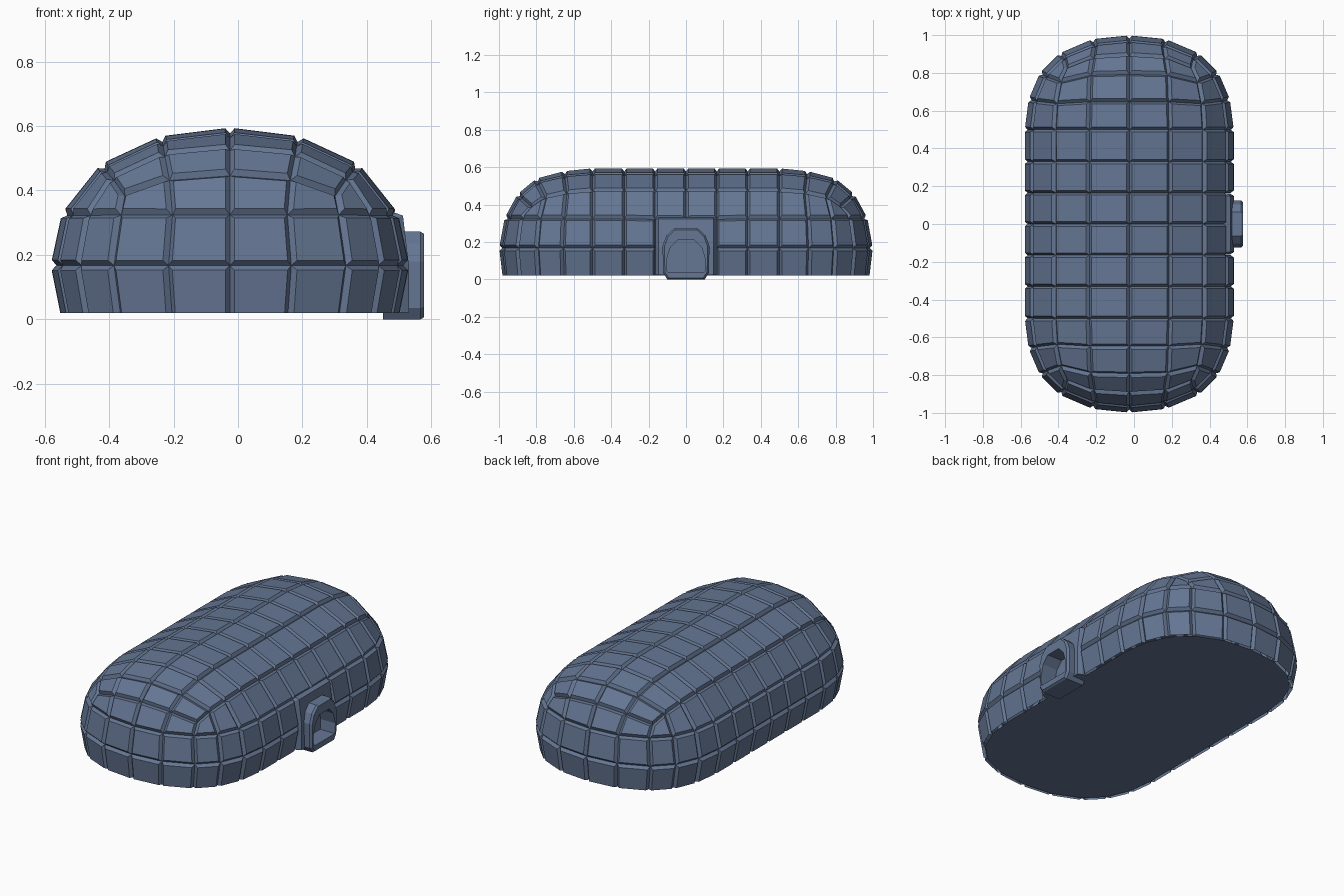
import bpy, bmesh
from mathutils import Vector

if "Cube" in bpy.data.objects:
    bpy.data.objects.remove(bpy.data.objects["Cube"])

CX = -0.025  # dome centre in x

# outer block corners of one quarter: rows by j (0-3, 4, 5, 6), columns by i (0-2)
TOP_X = [(0, .215, .40), (0, .212, .392), (0, .207, .37), (0, .192, .335)]
TOP_Y = [None, (.65, .65, .64), (.80, .795, .757), (.90, .888, .832)]
TOP_Z = [(.595, .568, .482), (.58, .555, .470), (.54, .520, .444), (.457, .442, .393)]
END = [(0, 1.0), (.195, .98)]                                    # ring at j = 6
SIDE = [.556, .556, .556, .556, .535, .475, .37]                 # ring x at i = 2
SIDE_Y = [0, .165, .33, .50, .66, .80, .905]
LEVELS = [(0, .94, .98), (.168, 1, 1), (.33, .937, .97)]         # z, x scale, y scale

blue = bpy.data.materials.new("slate_blue")
blue.diffuse_color = (.13, .183, .295, 1)
blue.use_nodes = True
blue.node_tree.nodes["Principled BSDF"].inputs["Base Color"].default_value = blue.diffuse_color


def sign(v):
    return -1 if v < 0 else 1


def corner(i, j, k):
    a, b = abs(i), abs(j)
    if k == 3:
        r = max(0, b - 3)
        x, z = TOP_X[r][a], TOP_Z[r][a]
        y = TOP_Y[r][a] if r else SIDE_Y[b]
    else:
        x, y = END[a] if (b == 6 and a < 2) else (SIDE[b], SIDE_Y[b])
        z, fx, fy = LEVELS[k]
        x *= fx
        y *= 1 - (1 - fy) * max(0, (y - .5) / .5)
    return Vector((CX + sign(i) * x, sign(j) * y, z))


def add_object(bm, name):
    me = bpy.data.meshes.new(name)
    bm.to_mesh(me)
    bm.free()
    me.materials.append(blue)
    ob = bpy.data.objects.new(name, me)
    bpy.context.collection.objects.link(ob)
    return ob


def loft(name, sections):
    """Closed solid through equal-length point loops."""
    bm = bmesh.new()
    rings = [[bm.verts.new(p) for p in s] for s in sections]
    n = len(rings[0])
    for a, b in zip(rings, rings[1:]):
        for q in range(n):
            bm.faces.new((a[q], a[(q + 1) % n], b[(q + 1) % n], b[q]))
    bm.faces.new(rings[0])
    bm.faces.new(rings[-1])
    bmesh.ops.recalc_face_normals(bm, faces=bm.faces[:])
    return add_object(bm, name)


def mirrored(half):
    """Close a right-hand (y, z) outline by mirroring it in y."""
    return half + [(-y, z) for y, z in reversed(half)]


# dome of blocks: a 4 x 12 top patch with three courses below it
bm = bmesh.new()
verts = {}


def vert(i, j, k):
    if (i, j, k) not in verts:
        verts[i, j, k] = bm.verts.new(corner(i, j, k))
    return verts[i, j, k]


for i in range(-2, 2):
    for j in range(-6, 6):
        bm.faces.new([vert(i, j, 3), vert(i + 1, j, 3), vert(i + 1, j + 1, 3), vert(i, j + 1, 3)])
loop = ([(i, -6) for i in range(-2, 2)] + [(2, j) for j in range(-6, 6)]
        + [(i, 6) for i in range(2, -2, -1)] + [(-2, j) for j in range(6, -6, -1)])
for a, b in zip(loop, loop[1:] + loop[:1]):
    for k in range(3):
        door = k < 2 and a[0] == 2 and a[1] in (-1, 0) and b[0] == 2
        if not door:
            bm.faces.new([vert(*a, k), vert(*b, k), vert(*b, k + 1), vert(*a, k + 1)])

# sink the joints, then raise every block with bevelled sides
bm.normal_update()
for v, n in [(v, v.normal.copy()) for v in bm.verts]:
    v.co -= n * .018
bmesh.ops.inset_individual(bm, faces=bm.faces[:], thickness=.0125, depth=.018, use_even_offset=True)
bmesh.ops.bisect_plane(bm, geom=bm.verts[:] + bm.edges[:] + bm.faces[:],
                       plane_co=(0, 0, .02), plane_no=(0, 0, 1), clear_inner=True)
add_object(bm, "dome_blocks")

# flat floor closing the dome
bm = bmesh.new()
ring = []
for i, j in loop:
    p = corner(i, j, 0)
    ring.append(bm.verts.new((CX + (p.x - CX) * .975, p.y * .985, .021)))
bm.faces.new(list(reversed(ring)))
add_object(bm, "floor")

# large wall block behind the doorway
wall = [(.40, .022), (.53, .022), (.53, .17), (.512, .322), (.49, .33), (.40, .33)]
wall_in = [(.40, .022), (.505, .022), (.507, .17), (.49, .312), (.48, .318), (.40, .318)]
panel = loft("door_wall", [[(x, y, z) for x, z in prof] for y, prof in
                           ((-.162, wall_in), (-.148, wall), (.148, wall), (.162, wall_in))])

# arched door frame with a chamfered front
frame = mirrored([(.10, 0), (.123, .035), (.125, .18), (.104, .235), (.063, .272)])
small = [(y * .92, .135 + (z - .135) * .95) for y, z in frame]
portal = loft("door_frame", [[(x, y, z) for y, z in prof] for x, prof in
                             ((.45, frame), (.566, frame), (.578, small))])

# doorway recess
arch = mirrored([(.10, .04), (.105, .10), (.085, .168), (.045, .21)])
cutter = loft("doorway_cutter", [[(x, y, z) for y, z in arch] for x in (.48, .65)])
cutter.hide_render = True
cutter.hide_viewport = True
for ob in (panel, portal):
    m = ob.modifiers.new("doorway", 'BOOLEAN')
    m.operation = 'DIFFERENCE'
    m.solver = 'EXACT'
    m.object = cutter
